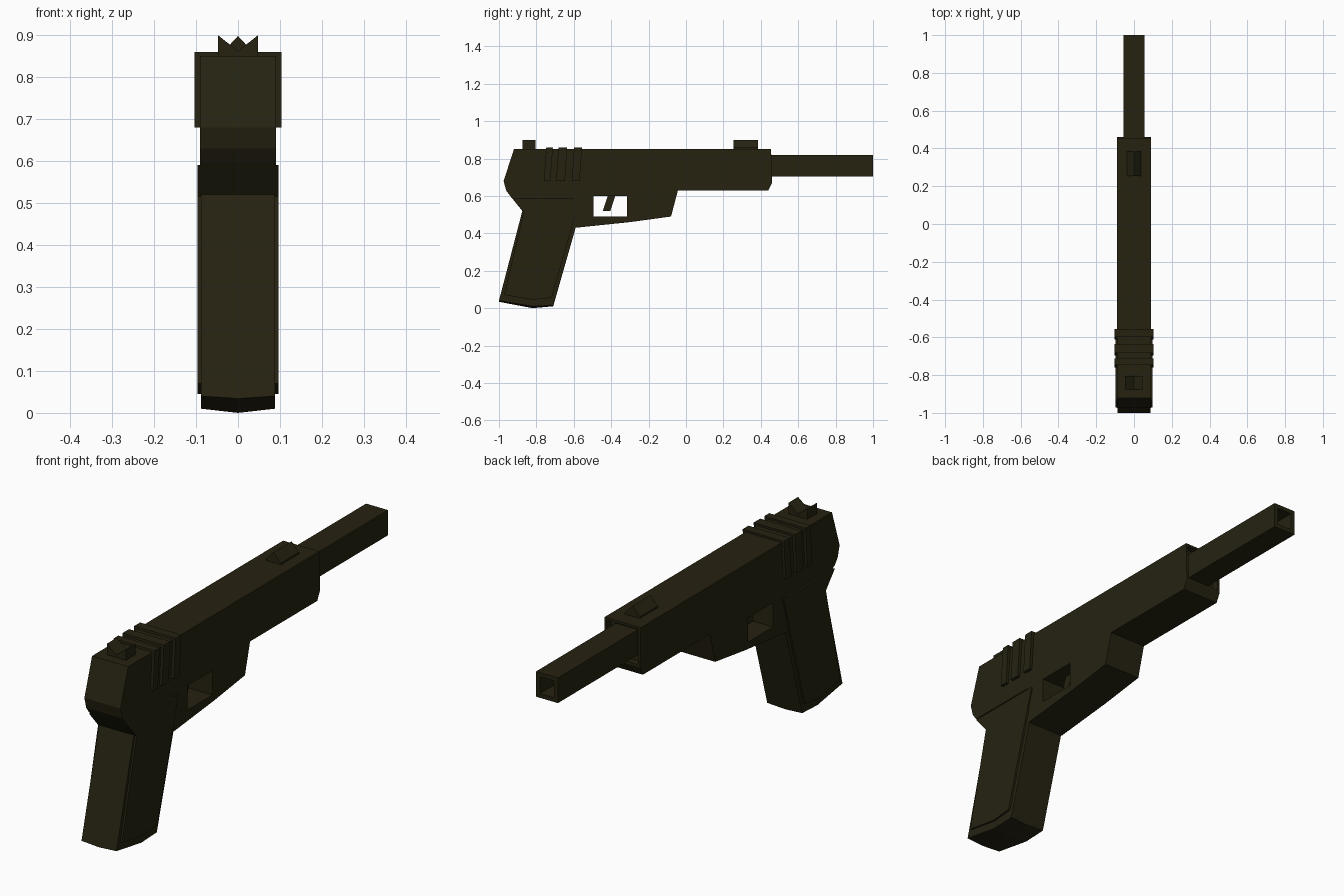
import bpy
import bmesh
from mathutils import Vector

cube = bpy.data.objects.get("Cube")
if cube:
    bpy.data.objects.remove(cube, do_unlink=True)

olive = bpy.data.materials.new("dark_olive")
olive.use_nodes = True
olive.diffuse_color = (0.019, 0.0165, 0.0055, 1)
bsdf = olive.node_tree.nodes["Principled BSDF"]
bsdf.inputs["Base Color"].default_value = olive.diffuse_color
bsdf.inputs["Roughness"].default_value = 0.8


def finish(name, bm):
    bmesh.ops.recalc_face_normals(bm, faces=bm.faces)
    mesh = bpy.data.meshes.new(name)
    bm.to_mesh(mesh)
    bm.free()
    mesh.materials.append(olive)
    ob = bpy.data.objects.new(name, mesh)
    bpy.context.collection.objects.link(ob)
    return ob


def loft(rings):
    """Closed solid through matching rings of points."""
    bm = bmesh.new()
    loops = [[bm.verts.new(p) for p in ring] for ring in rings]
    for a, b in zip(loops, loops[1:]):
        for i in range(len(a)):
            j = (i + 1) % len(a)
            bm.faces.new((a[i], a[j], b[j], b[i]))
    bm.faces.new(loops[0])
    bm.faces.new(loops[-1])
    bmesh.ops.recalc_face_normals(bm, faces=bm.faces)
    return bm


def side_prism(x0, x1, outline, ridge=None):
    """Side outline (y, z) extruded in x; ridge moves points on the centre line."""
    rings = [[(x0, y, z) for y, z in outline], [(x1, y, z) for y, z in outline]]
    if ridge:
        mid = [ridge.get(i, p) for i, p in enumerate(outline)]
        rings.insert(1, [(0, y, z) for y, z in mid])
    return loft(rings)


def front_prism(y0, y1, outline):
    return loft([[(x, y, z) for x, z in outline] for y in (y0, y1)])


def recess_front(bm, border, depth):
    """Sink a pocket into the muzzle end, the face pointing to +y and furthest out."""
    face = max((f for f in bm.faces if f.normal.y > 0.9),
               key=lambda f: f.calc_center_median().y * 10 + f.calc_area())
    bmesh.ops.inset_region(bm, faces=[face], thickness=border)
    pocket = bmesh.ops.extrude_face_region(bm, geom=[face])
    verts = [g for g in pocket["geom"] if isinstance(g, bmesh.types.BMVert)]
    if face.is_valid:
        bm.faces.remove(face)
    bmesh.ops.translate(bm, verts=verts, vec=Vector((0, -depth, 0)))


HALF = 0.091

# Slide with sloped tail and hollow nose
slide = side_prism(-HALF, HALF, [
    (-0.92, 0.85), (0.455, 0.85), (0.46, 0.67), (0.44, 0.63),
    (-0.043, 0.63), (-0.051, 0.60), (-0.94, 0.60), (-0.962, 0.63), (-0.975, 0.68)])
recess_front(slide, 0.015, 0.03)
finish("slide", slide)

# Frame with the open trigger guard
finish("trigger_guard_frame", side_prism(-HALF, HALF, [
    (-0.60, 0.60), (-0.495, 0.60), (-0.495, 0.49), (-0.315, 0.49), (-0.315, 0.60),
    (-0.051, 0.60), (-0.08, 0.49), (-0.30, 0.46), (-0.59, 0.43)]))
finish("trigger", side_prism(-0.03, 0.03, [
    (-0.445, 0.52), (-0.405, 0.52), (-0.375, 0.61), (-0.415, 0.61)]))

# Grip with a shallow centre ridge underneath
finish("grip", side_prism(-0.088, 0.088, [
    (-0.94, 0.60), (-0.875, 0.52), (-1.0, 0.04), (-0.82, 0.01),
    (-0.71, 0.015), (-0.59, 0.43), (-0.55, 0.60)],
    ridge={2: (-1.0, 0.034), 3: (-0.82, 0.0), 4: (-0.71, 0.01)}))

# Raised grip panels
panel = [(-0.932, 0.59), (-0.868, 0.515), (-0.972, 0.07), (-0.82, 0.045),
         (-0.718, 0.055), (-0.565, 0.59)]
for side, s in (("left", 1), ("right", -1)):
    finish(side + "_grip_panel", side_prism(s * 0.08, s * 0.097, panel))

# Square barrel with bore
barrel = front_prism(0.40, 1.0, [
    (-0.055, 0.705), (0.055, 0.705), (0.055, 0.82), (-0.055, 0.82)])
recess_front(barrel, 0.027, 0.12)
finish("barrel", barrel)

# Slanted ribs wrapping the slide
for i, (y, width) in enumerate(((-0.747, 0.035), (-0.682, 0.047), (-0.598, 0.042))):
    finish("slide_rib_%d" % (i + 1), side_prism(-0.104, 0.104, [
        (y, 0.86), (y + width, 0.86), (y + width - 0.013, 0.68), (y - 0.013, 0.68)]))

# Sights: notched at the rear, ridged at the front
finish("rear_sight", front_prism(-0.875, -0.805, [
    (-0.048, 0.84), (0.048, 0.84), (0.048, 0.90), (0, 0.862), (-0.048, 0.90)]))
finish("front_sight", front_prism(0.255, 0.385, [
    (-0.037, 0.84), (0.037, 0.84), (0.037, 0.858), (0, 0.898), (-0.037, 0.858)]))
